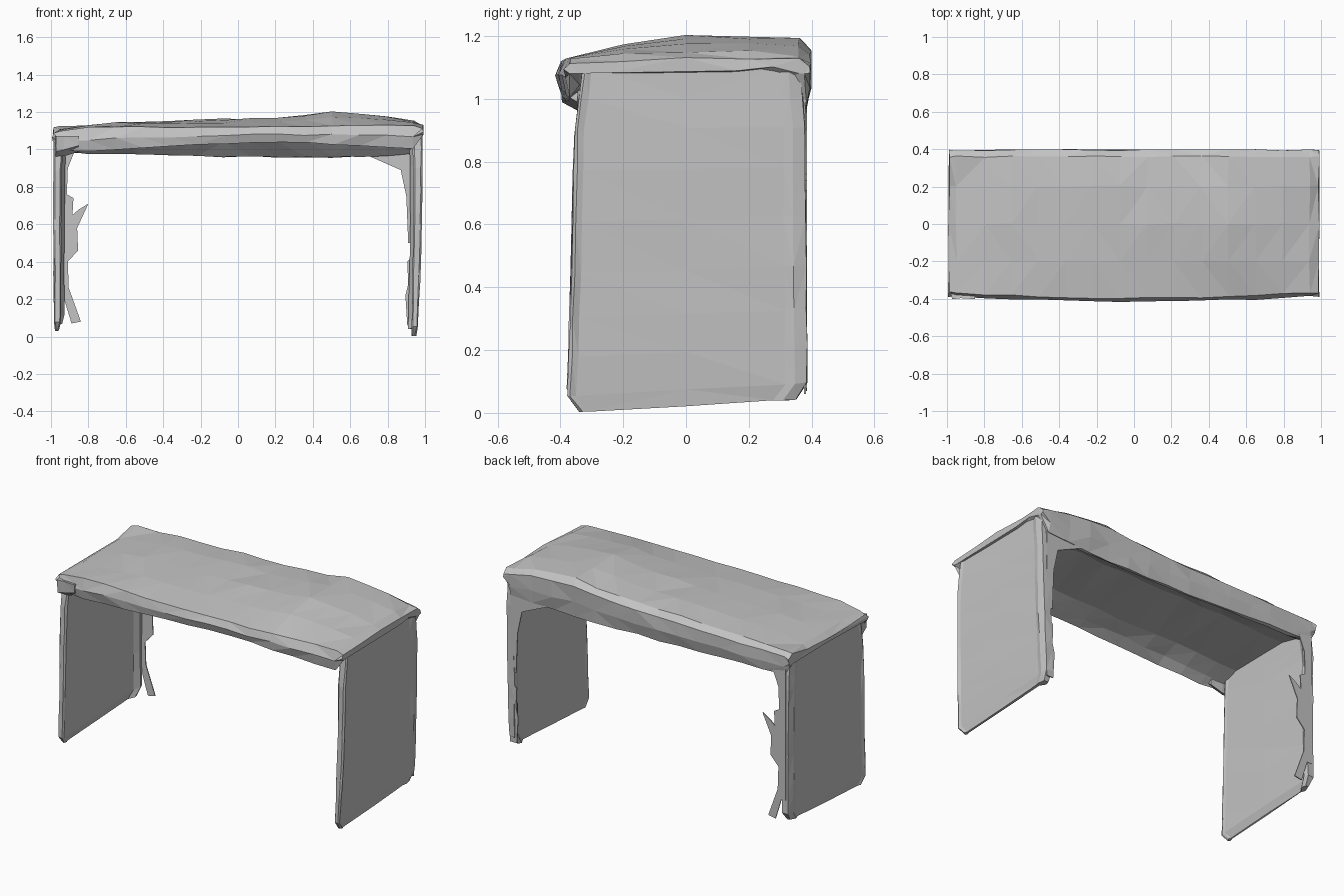
import bpy
import bmesh
import random
from mathutils import Vector

random.seed(4)
cube = bpy.data.objects.get("Cube")
if cube:
    bpy.data.objects.remove(cube, do_unlink=True)

GREY = (0.55, 0.55, 0.55, 1)
mat = bpy.data.materials.new("plain grey")
mat.use_nodes = True
mat.diffuse_color = GREY
mat.node_tree.nodes["Principled BSDF"].inputs["Base Color"].default_value = GREY


def finish(name, bm):
    bmesh.ops.recalc_face_normals(bm, faces=bm.faces)
    mesh = bpy.data.meshes.new(name)
    bm.to_mesh(mesh)
    bm.free()
    mesh.materials.append(mat)
    obj = bpy.data.objects.new(name, mesh)
    bpy.context.collection.objects.link(obj)
    return obj


def loft(name, rings, wobble):
    """Join closed rings of points, cap both ends and crumple slightly."""
    bm = bmesh.new()
    loops = [[bm.verts.new(p) for p in ring] for ring in rings]
    for a, b in zip(loops, loops[1:]):
        for i in range(len(a)):
            j = (i + 1) % len(a)
            bm.faces.new((a[i], a[j], b[j], b[i]))
    bm.faces.new(loops[0])
    bm.faces.new(loops[-1])
    for v in bm.verts:
        v.co += Vector([random.uniform(-wobble, wobble) for _ in range(3)])
    bmesh.ops.triangulate(bm, faces=bm.faces)
    return finish(name, bm)


def sample(stations, t):
    """Interpolate the station rows at position t."""
    for a, b in zip(stations, stations[1:]):
        if t <= b[0]:
            f = (t - a[0]) / (b[0] - a[0])
            return [p + (q - p) * f for p, q in zip(a, b)]
    return stations[-1]


# Tabletop: x, back height, crown height, front top, front bottom, back bottom, ceiling
TOP = [
    (-0.99, 1.12, 1.085, 1.085, 1.05, 1.05, 1.055),
    (-0.95, 1.13, 1.11, 1.10, 1.00, 0.99, 1.06),
    (-0.85, 1.13, 1.13, 1.115, 0.99, 0.98, 1.07),
    (-0.6, 1.14, 1.145, 1.12, 1.00, 0.98, 1.08),
    (-0.1, 1.15, 1.16, 1.12, 1.03, 0.96, 1.085),
    (0.3, 1.16, 1.17, 1.12, 1.04, 0.96, 1.09),
    (0.5, 1.19, 1.20, 1.13, 1.03, 0.96, 1.10),
    (0.75, 1.18, 1.19, 1.13, 1.02, 0.96, 1.10),
    (0.94, 1.14, 1.15, 1.13, 1.00, 0.98, 1.085),
    (0.99, 1.13, 1.13, 1.11, 1.08, 1.08, 1.085),
]


def top_ring(x):
    _, back, crown, front, low_f, low_b, ceiling = sample(TOP, x)
    yf = -0.385 - 0.03 * (1 - x * x)
    return [
        (x, yf + 0.015, low_f), (x, yf, (low_f + front) / 2), (x, yf + 0.02, front),
        (x, -0.2, front + (crown - front) * 0.55), (x, 0, crown),
        (x, 0.2, crown), (x, 0.36, back),
        (x, 0.395, back - 0.03), (x, 0.395, (back + low_b) / 2 - 0.02),
        (x, 0.38, low_b), (x, 0.36, low_b), (x, 0.28, (low_b + ceiling) / 2 + 0.015),
        (x, 0.16, ceiling), (x, -0.24, ceiling), (x, -0.34, (low_f + ceiling) / 2),
    ]


xs = [-0.99, -0.95] + [-0.8 + 0.145 * i for i in range(12)] + [0.94, 0.99]
loft("tabletop", [top_ring(x) for x in xs], 0.005)

# Side panels: height, outer x, inner x, front y, back y
LEFT = [
    (0.0, 0.952, 0.93, -0.34, 0.35),
    (0.05, 0.962, 0.93, -0.378, 0.385),
    (0.3, 0.975, 0.935, -0.37, 0.385),
    (0.6, 0.983, 0.94, -0.36, 0.38),
    (0.9, 0.987, 0.94, -0.355, 0.38),
    (1.10, 0.985, 0.935, -0.33, 0.365),
]
RIGHT = [
    (0.0, 0.978, 0.962, -0.34, 0.35),
    (0.05, 0.985, 0.95, -0.378, 0.385),
    (0.9, 0.988, 0.945, -0.355, 0.38),
    (1.07, 0.985, 0.935, -0.33, 0.365),
]


def leg_ring(stations, side, base, t):
    z = t * stations[-1][0]
    _, out, inn, yf, yb = sample(stations, z)
    panel = out - 0.007
    outline = [
        (inn + 0.005, yf), (out - 0.008, yf), (out, yf + 0.01), (panel, yf + 0.03),
        (panel, 0), (panel, yb - 0.07), (out, yb - 0.04), (out - 0.01, yb),
        (inn - 0.015, yb), (inn - 0.02, yb - 0.025), (inn, yb - 0.06),
        (inn, 0), (inn, yf + 0.03), (inn - 0.003, yf + 0.012),
    ]
    # The lower edge rises gently towards the back
    return [(side * x, y, z + (1 - t) * (base + 0.04 * (y + 0.34) / 0.7)) for x, y in outline]


steps = [0, 0.047, 0.16, 0.27, 0.4, 0.55, 0.7, 0.82, 0.91, 1]
for name, stations, side, base in (("left_leg", LEFT, 1, 0.004), ("right_leg", RIGHT, -1, 0.03)):
    loft(name, [leg_ring(stations, side, base, t) for t in steps], 0.0025)


def sheet(name, outline, y):
    """Thin upright plate drawn in x and z."""
    bm = bmesh.new()
    face = bm.faces.new([bm.verts.new((x, y, z)) for x, z in outline])
    solid = bmesh.ops.extrude_face_region(bm, geom=[face])
    for v in solid["geom"]:
        if isinstance(v, bmesh.types.BMVert):
            v.co.y += 0.006
    bmesh.ops.triangulate(bm, faces=bm.faces)
    return finish(name, bm)


# Torn edge strip and corner braces along the back
sheet("torn_back_strip", [
    (-0.96, 1.02), (-0.87, 1.0), (-0.91, 0.9), (-0.915, 0.76), (-0.88, 0.74),
    (-0.885, 0.65), (-0.85, 0.68), (-0.80, 0.71), (-0.86, 0.58), (-0.855, 0.46),
    (-0.91, 0.4), (-0.905, 0.26), (-0.84, 0.08), (-0.89, 0.07), (-0.93, 0.2),
    (-0.96, 0.2)], 0.38)
sheet("back_corner_brace", [
    (0.95, 1.02), (0.65, 1.02), (0.7, 0.965), (0.87, 0.89),
    (0.9, 0.75), (0.91, 0.5), (0.95, 0.5)], 0.375)
sheet("lower_back_strip", [
    (0.95, 0.45), (0.905, 0.4), (0.91, 0.28), (0.895, 0.22),
    (0.905, 0.06), (0.95, 0.06)], 0.376)

# Curled lip hanging under the front corner
loft("front_corner_lip", [
    [(x, -0.4, 1.07), (x, -0.375, 1.07), (x, -0.345, 1.03),
     (x, -0.345, 0.96 + d), (x, -0.395, 0.99 + d)]
    for x, d in ((-0.975, 0.0), (-0.93, 0.005), (-0.85, 0.03))], 0.004)
